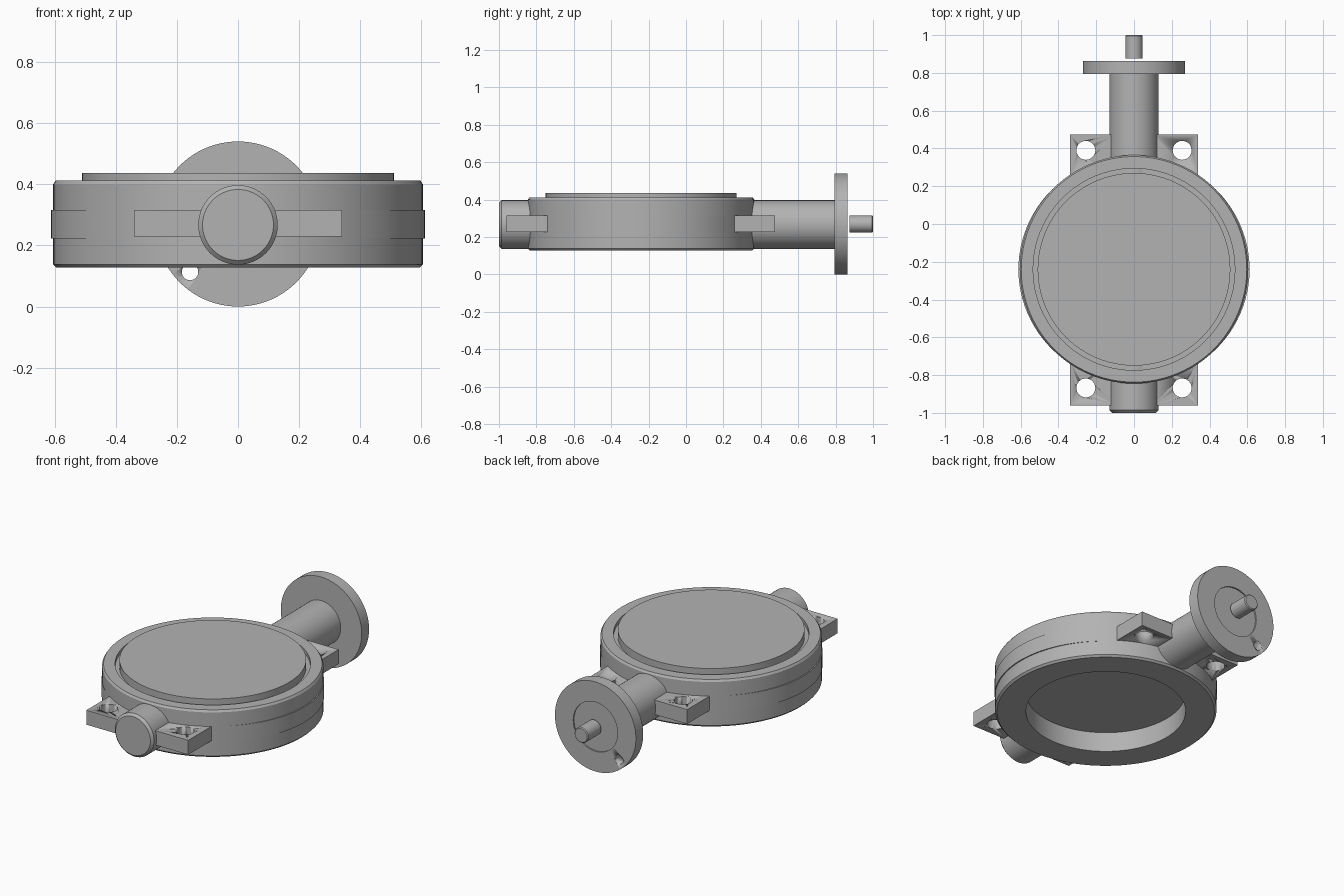
import bpy, bmesh, math
from mathutils import Matrix, Vector

if "Cube" in bpy.data.objects:
    bpy.data.objects.remove(bpy.data.objects["Cube"])

CY = -0.24      # centre of the round body in y
AXIS_Z = 0.267  # height of the stem axis
SEG = 96

metal = bpy.data.materials.new("cast grey")
metal.diffuse_color = (0.45, 0.45, 0.45, 1)
metal.use_nodes = True
metal.node_tree.nodes["Principled BSDF"].inputs["Base Color"].default_value = metal.diffuse_color


def finish(name, bm):
    bmesh.ops.recalc_face_normals(bm, faces=bm.faces)
    me = bpy.data.meshes.new(name)
    bm.to_mesh(me)
    bm.free()
    me.materials.append(metal)
    ob = bpy.data.objects.new(name, me)
    bpy.context.collection.objects.link(ob)
    bpy.ops.object.select_all(action='DESELECT')
    ob.select_set(True)
    bpy.context.view_layer.objects.active = ob
    bpy.ops.object.shade_smooth_by_angle(angle=math.radians(30))
    return ob


def lathe(name, profile, origin, along_y=False, closed=False, seg=SEG):
    """Spin (radius, height) points about z, or about y for the stem parts."""
    bm = bmesh.new()
    vs = [bm.verts.new((r, 0, h)) for r, h in profile]
    pairs = list(zip(vs, vs[1:] + ([vs[0]] if closed else [])))
    if not closed:
        pairs = pairs[:len(vs) - 1]
    edges = [bm.edges.new(p) for p in pairs]
    bmesh.ops.spin(bm, geom=vs + edges, cent=(0, 0, 0), axis=(0, 0, 1),
                   angle=2 * math.pi, steps=seg, use_merge=True)
    bmesh.ops.remove_doubles(bm, verts=bm.verts, dist=1e-5)
    if along_y:
        bm.transform(Matrix.Rotation(-math.pi / 2, 4, 'X'))
    bm.transform(Matrix.Translation(Vector(origin)))
    return finish(name, bm)


def rod(name, r, h0, h1, origin, along_y=True, bevel=0.0, seg=64):
    """Cylinder between two heights, chamfered at the h1 end."""
    s = 1 if h1 > h0 else -1
    pts = [(0, h0), (r, h0), (r, h1 - s * bevel), (r - bevel, h1), (0, h1)]
    if not bevel:
        pts.pop(3)
    return lathe(name, pts, origin, along_y, seg=seg)


def cut(target, cutter):
    mod = target.modifiers.new("hole", 'BOOLEAN')
    mod.object, mod.operation, mod.solver = cutter, 'DIFFERENCE', 'EXACT'
    bpy.context.view_layer.objects.active = target
    bpy.ops.object.modifier_apply(modifier=mod.name)
    bpy.data.objects.remove(cutter)


# Round body with chamfered rims and an open bore underneath
lathe("body_ring", [(0.436, 0.127), (0.594, 0.127), (0.605, 0.138),
                    (0.605, 0.40), (0.597, 0.412), (0.534, 0.412),
                    (0.534, 0.39), (0.436, 0.39)], (0, CY, 0), closed=True)

# Raised face on top and the closing disc inside the bore
rod("raised_face", 0.51, 0.385, 0.437, (0, CY, 0), along_y=False, seg=SEG)
rod("valve_disc", 0.438, 0.245, 0.39, (0, CY, 0), along_y=False, seg=SEG)

# Side band, proud of the body only at left and right
band = lathe("side_band", [(0.5, 0.222), (0.612, 0.222), (0.612, 0.316),
                           (0.5, 0.316)], (0, 0, 0), closed=True)
band.data.transform(Matrix.Translation((0, CY, 0)) @
                    Matrix.Diagonal((1, 0.98, 1, 1)))

# Four drilled lugs
for sx, side in ((-1, "left"), (1, "right")):
    for y0, y1, hole_y, end in ((0.25, 0.475, 0.39, "back"),
                                (-0.96, -0.73, -0.868, "front")):
        bm = bmesh.new()
        bmesh.ops.create_cube(bm, size=1)
        bm.transform(Matrix.Translation((sx * 0.22, (y0 + y1) / 2, 0.272)) @
                     Matrix.Diagonal((0.24, y1 - y0, 0.087, 1)))
        lug = finish(f"lug_{end}_{side}", bm)
        cut(lug, rod("lug_drill", 0.05, 0.1, 0.5, (sx * 0.255, hole_y, 0),
                     along_y=False, seg=48))

# Stem neck at the back and blind boss at the front
rod("neck", 0.13, 0.26, 0.80, (0, 0, AXIS_Z))
rod("front_boss", 0.13, -0.74, -1.0, (0, 0, AXIS_Z), bevel=0.014)

# Mounting flange with a shallow centre recess and one bolt hole
flange = lathe("mounting_flange", [(0, 0.793), (0.27, 0.793), (0.27, 0.863),
                                   (0.148, 0.863), (0.148, 0.855), (0, 0.855)],
               (0, 0, 0.27), along_y=True)
cut(flange, rod("bolt_drill", 0.027, 0.7, 0.95, (-0.157, 0, 0.113), seg=32))

# Drive shaft
rod("drive_shaft", 0.046, 0.875, 1.0, (0, 0, 0.27), bevel=0.005, seg=48)
